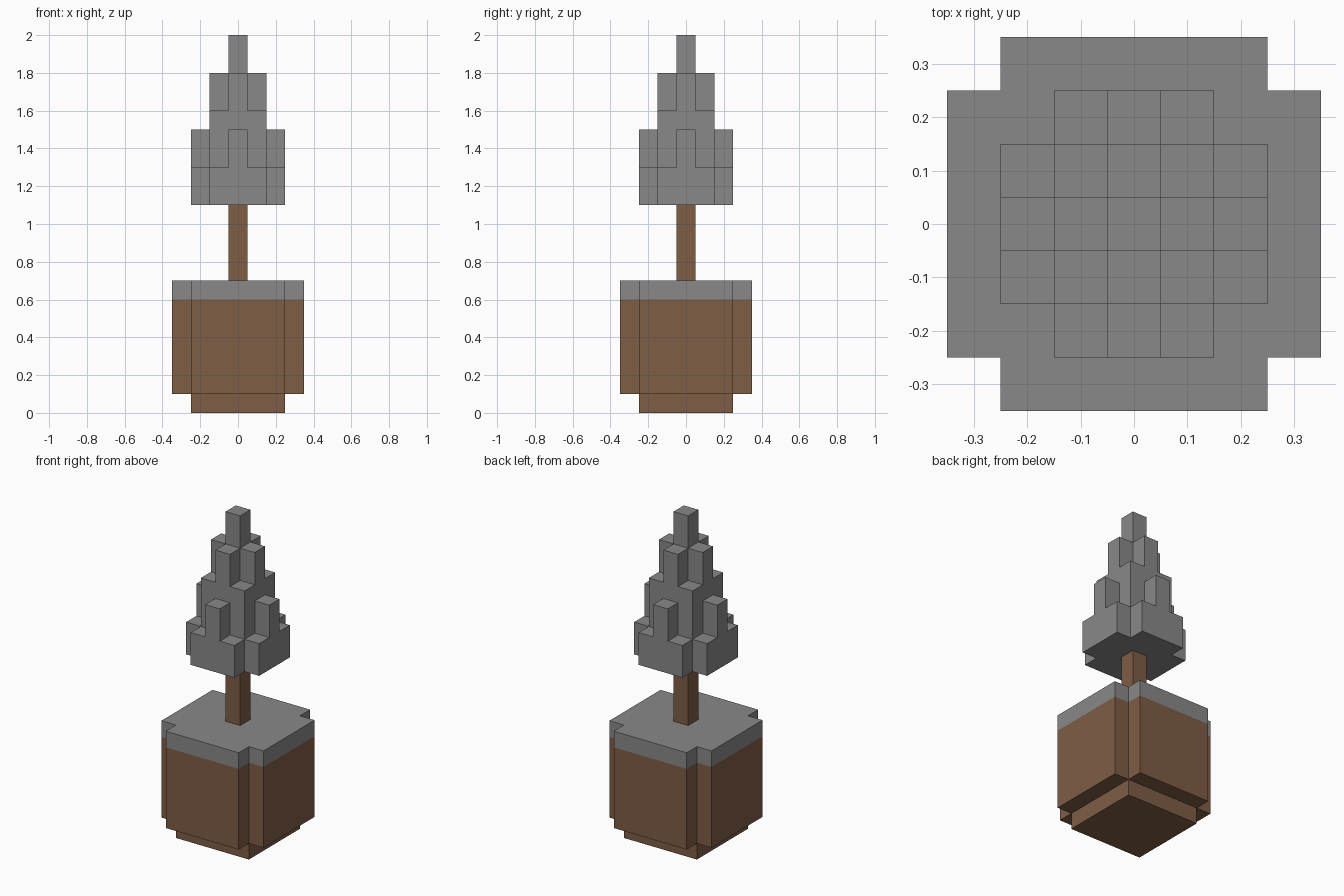
import bpy
import bmesh

old = bpy.data.objects.get("Cube")
if old:
    bpy.data.objects.remove(old, do_unlink=True)


def make_material(name, rgb):
    mat = bpy.data.materials.new(name)
    mat.use_nodes = True
    colour = (*rgb, 1.0)
    mat.diffuse_color = colour
    mat.node_tree.nodes["Principled BSDF"].inputs["Base Color"].default_value = colour
    return mat


BROWN = make_material("earth brown", (0.21, 0.11, 0.06))
GREY = make_material("leaf grey", (0.25, 0.25, 0.25))


def square(r):
    return [(r, -r), (r, r), (-r, r), (-r, -r)]


def cross(long, short):
    """Plus-shaped outline, counter-clockwise, made by turning one arm."""
    points = []
    x, y = (long, -short), (long, short)
    inner = (short, short)
    for _ in range(4):
        points += [x, y, inner]
        x, y, inner = [(-p[1], p[0]) for p in (x, y, inner)]
    return points


def prism(name, outline, levels, materials):
    """Stack an outline through the levels; each band takes its own material."""
    bm = bmesh.new()
    rings = [[bm.verts.new((x, y, z)) for x, y in outline] for z in levels]
    bm.faces.new(rings[0][::-1])
    count = len(outline)
    for band, (low, high) in enumerate(zip(rings, rings[1:])):
        for i in range(count):
            j = (i + 1) % count
            side = bm.faces.new((low[i], low[j], high[j], high[i]))
            side.material_index = band
    top = bm.faces.new(rings[-1])
    top.material_index = len(materials) - 1
    mesh = bpy.data.meshes.new(name)
    bm.to_mesh(mesh)
    bm.free()
    for mat in materials:
        mesh.materials.append(mat)
    obj = bpy.data.objects.new(name, mesh)
    bpy.context.collection.objects.link(obj)
    return obj


# Block of earth with a grey covering
prism("earth_foot", square(0.25), (0, 0.1), [BROWN])
prism("earth_block", cross(0.35, 0.25), (0.1, 0.6, 0.7), [BROWN, GREY])

# Trunk
prism("trunk", square(0.05), (0.7, 1.1), [BROWN])

# Stepped foliage, from the widest tier to the tip
prism("foliage_skirt", cross(0.25, 0.15), (1.1, 1.3), [GREY])
prism("foliage_core", square(0.15), (1.3, 1.6), [GREY])
prism("foliage_upper_cross", cross(0.15, 0.05), (1.6, 1.8), [GREY])
prism("foliage_tip", square(0.05), (1.8, 2.0), [GREY])

# Upright blocks against each side of the core
for name, dx, dy in (("right", -1, 0), ("left", 1, 0), ("front", 0, -1), ("back", 0, 1)):
    outline = [(x + 0.2 * dx, y + 0.2 * dy) for x, y in square(0.05)]
    prism(f"foliage_{name}_block", outline, (1.3, 1.5), [GREY])
